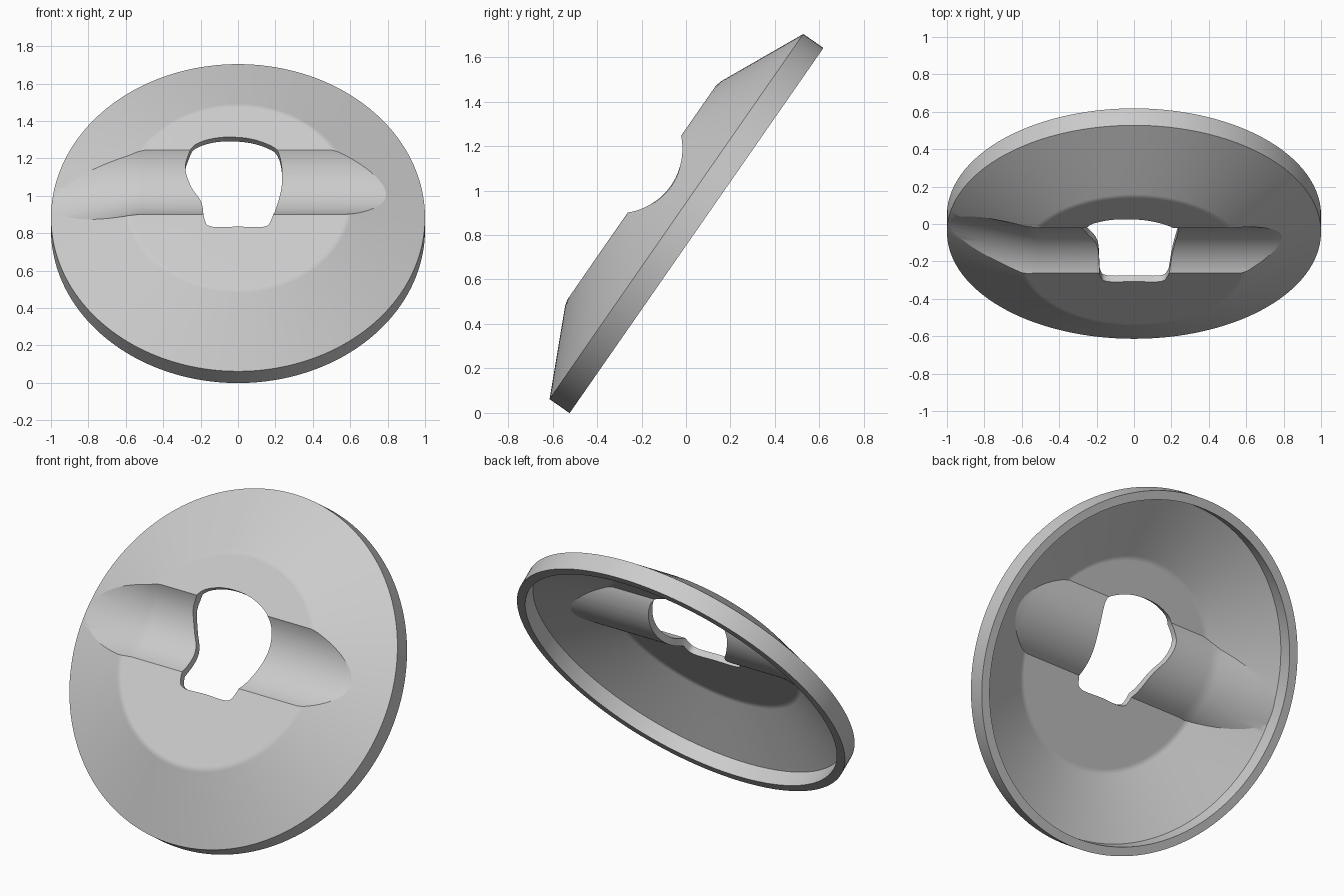
import bpy, bmesh, math
from mathutils import Matrix, Vector

if "Cube" in bpy.data.objects:
    bpy.data.objects.remove(bpy.data.objects["Cube"], do_unlink=True)


def make_object(name, bm):
    bmesh.ops.recalc_face_normals(bm, faces=bm.faces)
    mesh = bpy.data.meshes.new(name)
    bm.to_mesh(mesh)
    bm.free()
    obj = bpy.data.objects.new(name, mesh)
    bpy.context.collection.objects.link(obj)
    return obj


def loft(name, rings, matrix=Matrix()):
    """Closed solid through a list of point rings."""
    bm = bmesh.new()
    loops = [[bm.verts.new(matrix @ Vector(p)) for p in ring] for ring in rings]
    n = len(loops[0])
    for a, b in zip(loops, loops[1:]):
        for i in range(n):
            j = (i + 1) % n
            bm.faces.new((a[i], a[j], b[j], b[i]))
    bm.faces.new(loops[0])
    bm.faces.new(loops[-1])
    return make_object(name, bm)


def lathe(name, profile, segments, matrix=Matrix()):
    turns = [2 * math.pi * i / segments for i in range(segments)]
    rings = [[(r * math.cos(t), r * math.sin(t), h) for t in turns] for r, h in profile]
    return loft(name, rings, matrix)


def subtract(target, cutter):
    mod = target.modifiers.new("cut", "BOOLEAN")
    mod.operation = "DIFFERENCE"
    mod.solver = "EXACT"
    mod.object = cutter
    bpy.context.view_layer.objects.active = target
    bpy.ops.object.modifier_apply(modifier=mod.name)
    bpy.data.objects.remove(cutter, do_unlink=True)


def rounded_loop(points, steps=6):
    """Closed smooth loop through the points."""
    result = []
    n = len(points)
    for i in range(n):
        p0, p1, p2, p3 = (Vector(points[(i + k) % n]) for k in (-1, 0, 1, 2))
        for s in range(steps):
            t = s / steps
            result.append(0.5 * (2 * p1 + (p2 - p0) * t
                                 + (2 * p0 - 5 * p1 + 4 * p2 - p3) * t * t
                                 + (3 * p1 - p0 - 3 * p2 + p3) * t ** 3))
    return result


def groove_cutter(name, grow):
    """Bar lying across the dish, flaring towards the right-hand rim."""
    profile = [(0.41, -1.1), (0.345, -0.8), (0.295, -0.58), (0.29, -0.52),
               (0.29, 0.72), (0.31, 1.1)]
    lay_down = Matrix.Translation((0, 0.1, 0.39)) @ Matrix.Rotation(math.pi / 2, 4, "Y")
    return lathe(name, [(r + grow, x) for r, x in profile], 128, lay_down)


# Dish: flat-topped cone with a straight rim
dish = lathe("dish_shell", [(1, -0.11), (1, 0), (0.615, 0.182), (0.585, 0.19)], 160)
subtract(dish, groove_cutter("groove_cutter", 0))

# Hollow underside, following the groove at constant thickness
hollow = lathe("hollow_cutter", [(0.95, -0.2), (0.95, -0.02), (0.6, 0.142), (0.57, 0.15)], 160)
subtract(hollow, groove_cutter("hollow_groove_cutter", 0.04))
subtract(dish, hollow)

# Central opening: wide round top, narrow flat bottom
outline = rounded_loop([
    (-0.14, -0.19), (0, -0.19), (0.14, -0.19), (0.18, -0.14), (0.205, -0.02),
    (0.235, 0.15), (0.225, 0.28), (0.17, 0.34), (0.05, 0.385), (-0.1, 0.39),
    (-0.22, 0.35), (-0.27, 0.28), (-0.28, 0.22), (-0.25, 0.13), (-0.195, 0.02),
    (-0.18, -0.14)])
opening = loft("opening_cutter", [[(p.x, p.y, h) for p in outline] for h in (-0.3, 0.5)])
subtract(dish, opening)

# Lean the dish back
lean = Matrix.Translation((0, -0.043, 0.883)) @ Matrix.Rotation(math.radians(55.2), 4, "X")
dish.data.transform(lean)

# Material
grey = bpy.data.materials.new("light_grey")
grey.use_nodes = True
colour = (0.6, 0.6, 0.6, 1)
grey.diffuse_color = colour
grey.node_tree.nodes["Principled BSDF"].inputs["Base Color"].default_value = colour
dish.data.materials.clear()
dish.data.materials.append(grey)

# Smooth shading with crisp edges
bpy.ops.object.select_all(action="DESELECT")
dish.select_set(True)
bpy.context.view_layer.objects.active = dish
bpy.ops.object.shade_smooth_by_angle(angle=math.radians(20))
weighted = dish.modifiers.new("weighted_normals", "WEIGHTED_NORMAL")
weighted.keep_sharp = True
